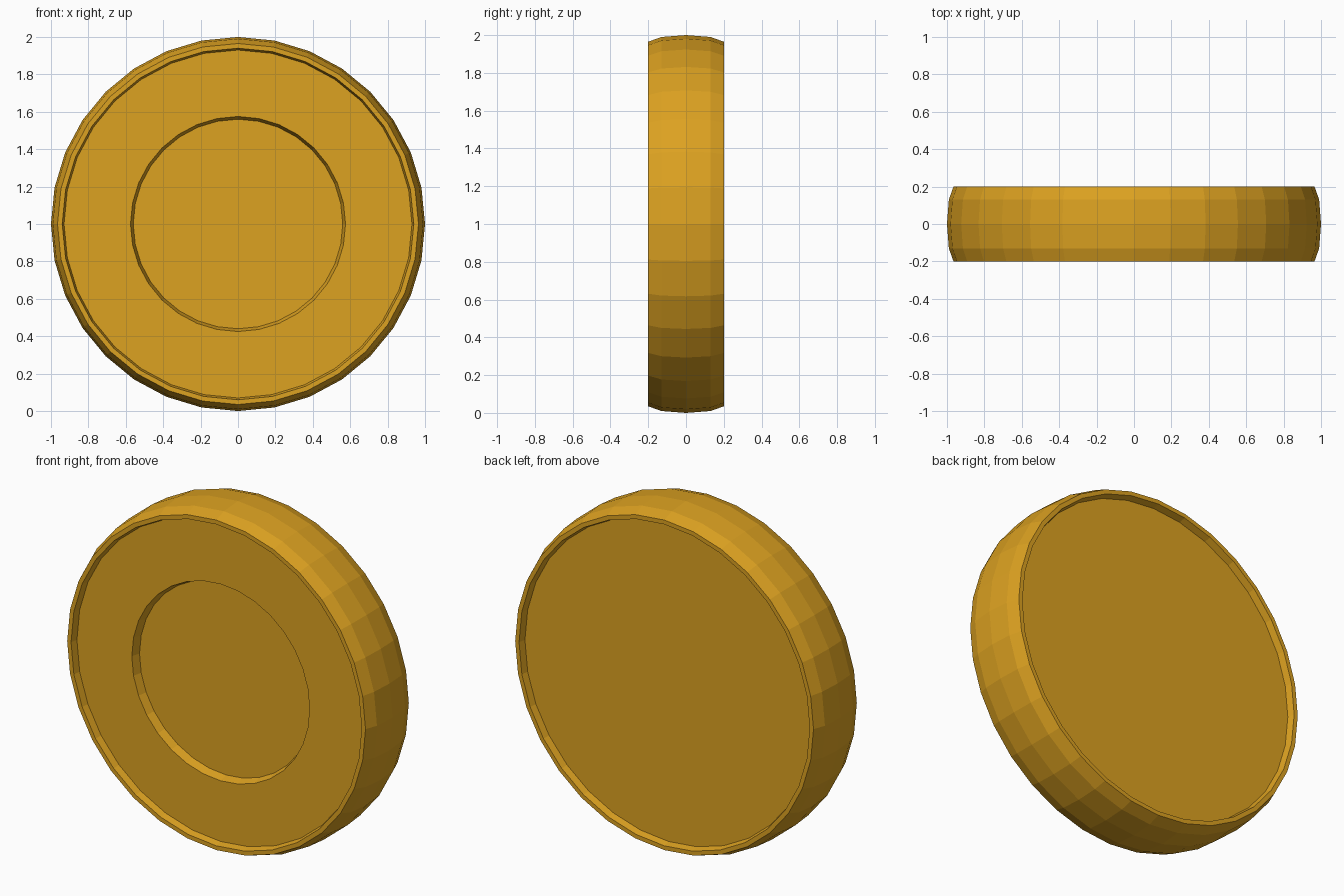
import bpy, bmesh, math

if "Cube" in bpy.data.objects:
    bpy.data.objects.remove(bpy.data.objects["Cube"])

SIDES = 32

# Wheel cross-section as (radius, y), from front hub centre round to back centre
profile = [
    (0.56, -0.11), (0.575, -0.16),                 # hub recess wall
    (0.93, -0.16), (0.94, -0.20), (0.965, -0.20),  # front face and lip
    (0.99, -0.13), (1.0, 0.0), (0.99, 0.13),       # rounded tread
    (0.965, 0.20), (0.94, 0.20), (0.93, 0.16),     # back lip and recess
]

bm = bmesh.new()
rings = []
for r, y in profile:
    rings.append([bm.verts.new((r * math.cos(2 * math.pi * i / SIDES), y,
                                1 + r * math.sin(2 * math.pi * i / SIDES)))
                  for i in range(SIDES)])
for a, b in zip(rings, rings[1:]):
    for i in range(SIDES):
        j = (i + 1) % SIDES
        bm.faces.new((a[i], a[j], b[j], b[i]))
# Flat front hub and flat back
bm.faces.new(rings[0])
bm.faces.new(rings[-1])
bmesh.ops.recalc_face_normals(bm, faces=bm.faces)

mesh = bpy.data.meshes.new("wheel")
bm.to_mesh(mesh)
bm.free()
wheel = bpy.data.objects.new("wheel", mesh)
bpy.context.collection.objects.link(wheel)

mat = bpy.data.materials.new("amber")
mat.diffuse_color = (0.72, 0.36, 0.015, 1)
mat.use_nodes = True
mat.node_tree.nodes["Principled BSDF"].inputs["Base Color"].default_value = mat.diffuse_color
mesh.materials.append(mat)
